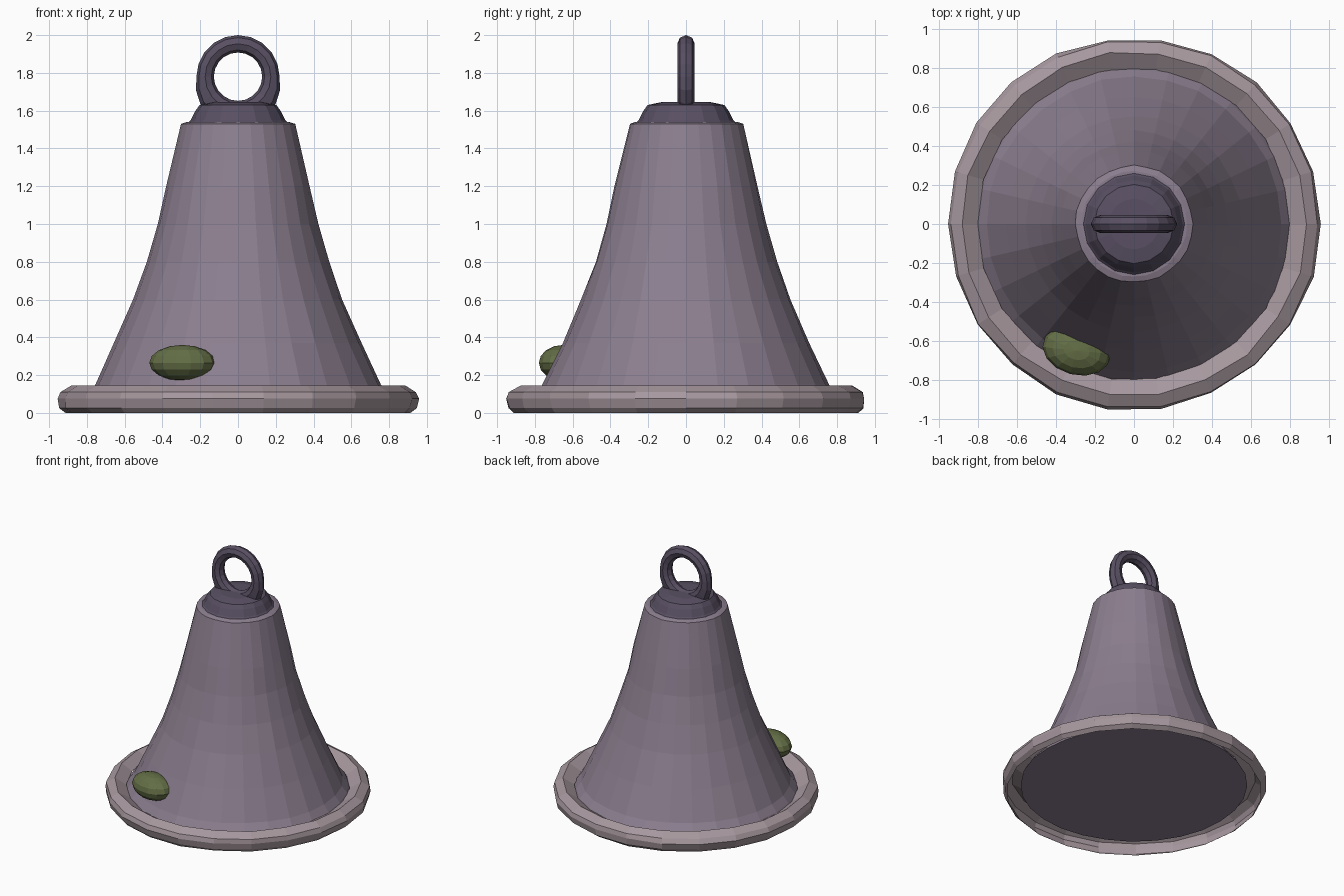
import bpy, bmesh, math, random
from mathutils import Vector, Matrix

random.seed(4)
cube = bpy.data.objects.get("Cube")
if cube:
    bpy.data.objects.remove(cube, do_unlink=True)


def material(name, rgb):
    m = bpy.data.materials.new(name)
    m.use_nodes = True
    m.diffuse_color = (*rgb, 1)
    m.node_tree.nodes["Principled BSDF"].inputs["Base Color"].default_value = (*rgb, 1)
    return m


MAUVE = material("mauve body", (0.26, 0.21, 0.275))
PALE = material("pale rim", (0.38, 0.31, 0.34))
DARK = material("dark violet metal", (0.10, 0.08, 0.125))
GREEN = material("moss green", (0.125, 0.155, 0.06))


def finish(name, bm, mat):
    bmesh.ops.recalc_face_normals(bm, faces=bm.faces)
    mesh = bpy.data.meshes.new(name)
    bm.to_mesh(mesh)
    bm.free()
    mesh.materials.append(mat)
    obj = bpy.data.objects.new(name, mesh)
    bpy.context.collection.objects.link(obj)
    return obj


def lathe(name, profile, sides, mat, capped=True, wobble=0.0):
    """Turn (radius, height) points round z, with optional end caps."""
    bm = bmesh.new()
    rings = []
    for r, z in profile:
        ring = []
        for i in range(sides):
            a = math.tau * i / sides
            rr = r + random.uniform(-wobble, wobble)
            ring.append(bm.verts.new((rr * math.cos(a), rr * math.sin(a), z)))
        rings.append(ring)
    if capped:
        bm.faces.new(rings[0])
        bm.faces.new(rings[-1])
    for low, high in zip(rings, rings[1:]):
        for i in range(sides):
            j = (i + 1) % sides
            bm.faces.new((low[i], low[j], high[j], high[i]))
    return finish(name, bm, mat)


# Flared bell body with a closed underside
lathe("bell_body", [(0.82, 0.06), (0.795, 0.1), (0.757, 0.15), (0.655, 0.37), (0.553, 0.6),
                    (0.48, 0.8), (0.422, 1.0), (0.378, 1.2), (0.30, 1.53), (0.27, 1.54)],
      28, MAUVE, wobble=0.004)

# Chunky faceted rim, an open shell underneath
lathe("rim", [(0.917, 0), (0.945, 0.025), (0.957, 0.075), (0.945, 0.11), (0.885, 0.145),
              (0.8, 0.092)],
      22, PALE, capped=False, wobble=0.006)

# Slightly domed cap on top of the bell
lathe("crown", [(0.28, 1.52), (0.25, 1.55), (0.225, 1.6), (0.203, 1.63), (0.13, 1.645)],
      16, DARK)

# Hanging ring standing upright, its outside thickened where it meets the cap
bm = bmesh.new()
loops = []
for i in range(20):
    angle = math.tau * i / 20
    turn = Matrix.Rotation(angle, 3, 'Y')
    foot = 0.045 * max(0, math.sin(angle))
    loop = []
    for k in range(8):
        b = math.tau * k / 8
        radius = 0.174 + (0.046 + foot * (math.cos(b) > 0)) * math.cos(b)
        p = turn @ Vector((radius, 0.046 * math.sin(b), 0))
        loop.append(bm.verts.new(p + Vector((0, 0, 1.78))))
    loops.append(loop)
for i, loop in enumerate(loops):
    after = loops[(i + 1) % len(loops)]
    for k in range(8):
        n = (k + 1) % 8
        bm.faces.new((loop[k], loop[n], after[n], after[k]))
finish("hanging_ring", bm, DARK)

# Moss lump lying against the lower front of the body
bm = bmesh.new()
bmesh.ops.create_uvsphere(bm, u_segments=14, v_segments=8, radius=1)
place = (Matrix.Translation((-0.295, -0.65, 0.265)) @ Matrix.Rotation(math.radians(-15), 4, 'Z')
         @ Matrix.Diagonal((0.178, 0.125, 0.095, 1)))
bmesh.ops.transform(bm, matrix=place, verts=bm.verts)
finish("moss_lump", bm, GREEN)
